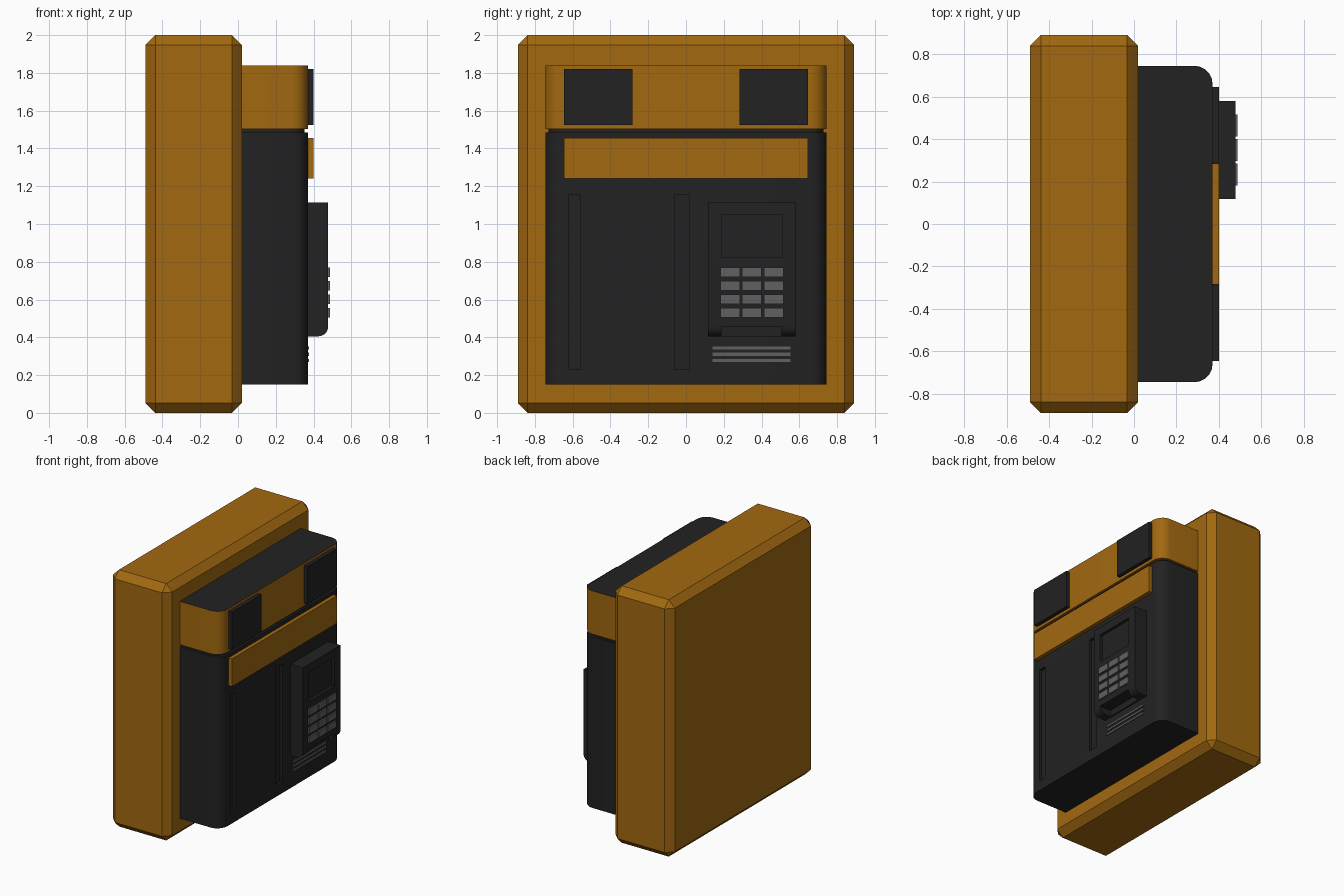
import bpy, bmesh, math
from mathutils import Vector

if "Cube" in bpy.data.objects:
    bpy.data.objects.remove(bpy.data.objects["Cube"])


def material(name, rgb):
    m = bpy.data.materials.new(name)
    m.diffuse_color = (*rgb, 1)
    m.use_nodes = True
    m.node_tree.nodes["Principled BSDF"].inputs["Base Color"].default_value = m.diffuse_color
    return m


ORANGE = material("orange", (0.36, 0.14, 0.005))
BLACK = material("black", (0.016, 0.016, 0.016))
GREY = material("key_grey", (0.12, 0.12, 0.12))


def finish(name, bm, mat):
    bmesh.ops.recalc_face_normals(bm, faces=bm.faces)
    me = bpy.data.meshes.new(name)
    bm.to_mesh(me)
    bm.free()
    ob = bpy.data.objects.new(name, me)
    bpy.context.collection.objects.link(ob)
    me.materials.append(mat)
    return ob


def box(name, x, y, z, mat, chamfer=0):
    bm = bmesh.new()
    bmesh.ops.create_cube(bm, size=1)
    for v in bm.verts:
        v.co = Vector([(r[0] + r[1]) / 2 + c * (r[1] - r[0])
                       for r, c in zip((x, y, z), v.co)])
    if chamfer:
        bmesh.ops.bevel(bm, geom=bm.edges[:], offset=chamfer, segments=1,
                        affect='EDGES', profile=0.5)
    return finish(name, bm, mat)


def prism(name, points, direction, mat):
    bm = bmesh.new()
    face = bm.faces.new([bm.verts.new(p) for p in points])
    out = bmesh.ops.extrude_face_region(bm, geom=[face])
    bmesh.ops.translate(bm, vec=direction,
                        verts=[g for g in out["geom"] if isinstance(g, bmesh.types.BMVert)])
    return finish(name, bm, mat)


def arc(cx, cy, r, a0, a1, n=5):
    return [(cx + r * math.cos(math.radians(a0 + (a1 - a0) * i / n)),
             cy + r * math.sin(math.radians(a0 + (a1 - a0) * i / n)))
            for i in range(n + 1)]


def smooth(ob):
    bpy.ops.object.select_all(action='DESELECT')
    ob.select_set(True)
    bpy.context.view_layer.objects.active = ob
    bpy.ops.object.shade_smooth_by_angle(angle=math.radians(30))


def cut(ob, x, y, z):
    cutter = box("cutter", x, y, z, BLACK)
    mod = ob.modifiers.new("cut", 'BOOLEAN')
    mod.operation, mod.solver, mod.object = 'DIFFERENCE', 'EXACT', cutter
    bpy.context.view_layer.objects.active = ob
    bpy.ops.object.modifier_apply(modifier=mod.name)
    bpy.data.objects.remove(cutter)


def shell(name, z0, z1, inset, mat):
    # D-shaped housing section with rounded outer vertical corners
    w, x, r = 0.745 - inset, 0.37 - inset, 0.085
    pts = [(0.0, -w)] + arc(x - r, -w + r, r, -90, 0) + arc(x - r, w - r, r, 0, 90) + [(0.0, w)]
    return prism(name, [(px, py, z0) for px, py in pts], (0, 0, z1 - z0), mat)


# Chamfered wall backing
box("backing_box", (-0.49, 0.02), (-0.89, 0.89), (0, 2), ORANGE, 0.052)

# Lower housing with two vertical grooves
body = shell("lower_housing", 0.15, 1.485, 0, BLACK)
cut(body, (0.35, 0.5), (-0.62, -0.56), (0.23, 1.155))
cut(body, (0.35, 0.5), (-0.06, 0.017), (0.23, 1.155))
smooth(body)

# Recessed seam and orange head with a black top
smooth(shell("seam", 1.48, 1.506, 0.018, BLACK))
head = shell("head_band", 1.503, 1.84, 0, ORANGE)
head.data.materials.append(BLACK)
for p in head.data.polygons:
    if p.normal.z > 0.9:
        p.material_index = 1
smooth(head)

# Front panels
for side, y in (("left", (-0.645, -0.283)), ("right", (0.283, 0.645))):
    box("pad_" + side, (0.36, 0.4), y, (1.525, 1.82), BLACK)
box("front_strip", (0.36, 0.4), (-0.645, 0.645), (1.24, 1.455), ORANGE)

# Keypad unit: rounded lower lip, screen recess, bottom notch
prof = [(0.36, 1.115), (0.36, 0.405)] + arc(0.425, 0.457, 0.052, -90, 0) + [(0.477, 1.115)]
unit = prism("keypad_unit", [(x, 0.117, z) for x, z in prof], (0, 0.463, 0), BLACK)
cut(unit, (0.455, 0.6), (0.187, 0.507), (0.825, 1.05))
cut(unit, (0.38, 0.6), (0.187, 0.505), (0.3, 0.455))
smooth(unit)

# Keys
for r in range(4):
    for c in range(3):
        y, z = 0.182 + c * 0.115, 0.505 + r * 0.0715
        box(f"key_{r}_{c}", (0.47, 0.488), (y, y + 0.103), (z, z + 0.05), GREY)

# Slats under the keypad
for i in range(3):
    z = 0.27 + i * 0.0325
    box(f"slat_{i}", (0.36, 0.377), (0.14, 0.552), (z, z + 0.016), GREY)
